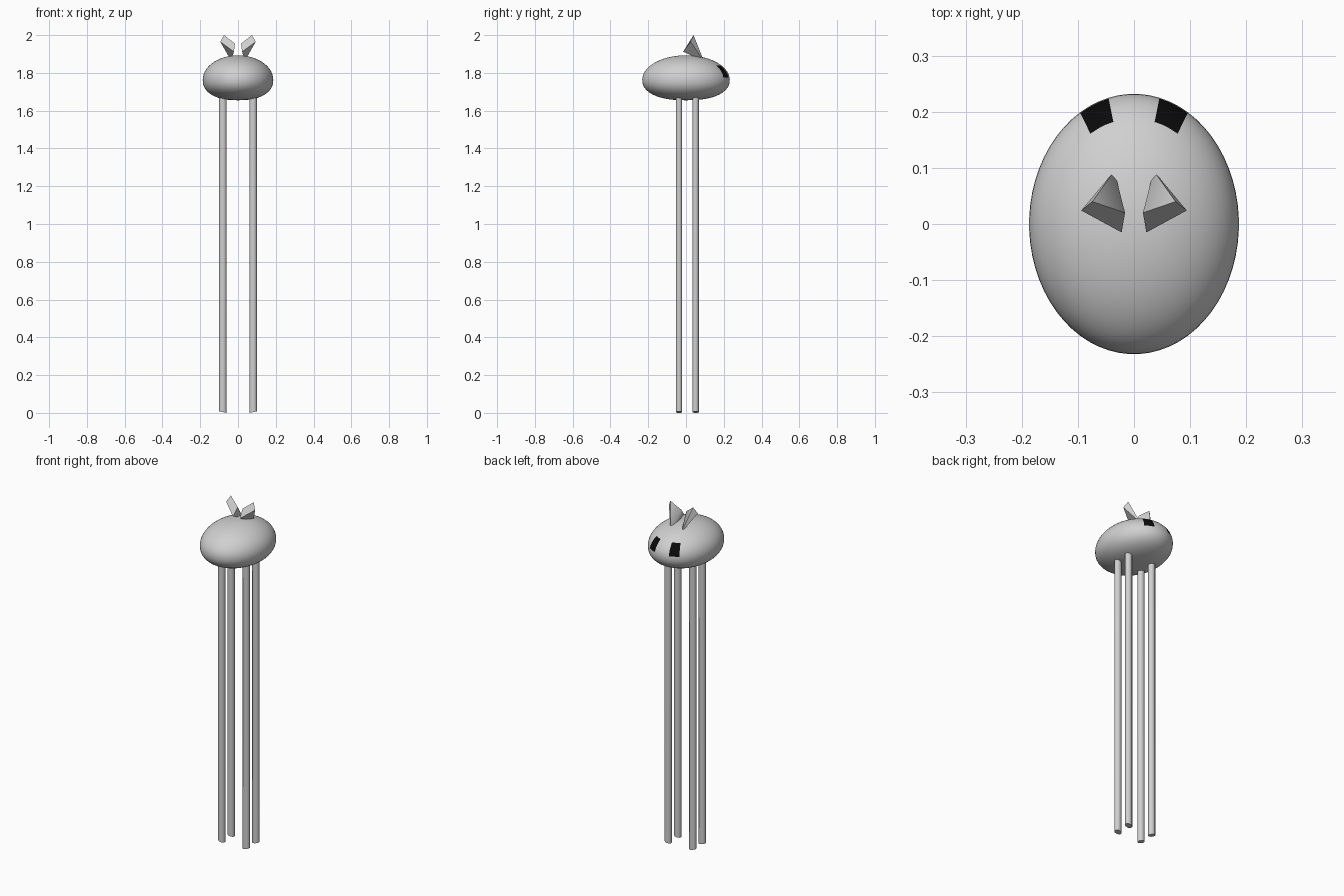
import bpy, math

if "Cube" in bpy.data.objects:
    bpy.data.objects.remove(bpy.data.objects["Cube"])


def material(name, rgb):
    m = bpy.data.materials.new(name)
    m.diffuse_color = (*rgb, 1)
    m.use_nodes = True
    m.node_tree.nodes["Principled BSDF"].inputs["Base Color"].default_value = m.diffuse_color
    return m


grey = material("pale grey", (0.63, 0.63, 0.63))
black = material("black", (0.003, 0.003, 0.003))


def build(name, verts, faces, mats, smooth_angle):
    me = bpy.data.meshes.new(name)
    me.from_pydata(verts, [], faces)
    for m in mats:
        me.materials.append(m)
    ob = bpy.data.objects.new(name, me)
    bpy.context.collection.objects.link(ob)
    bpy.ops.object.select_all(action='DESELECT')
    ob.select_set(True)
    bpy.context.view_layer.objects.active = ob
    bpy.ops.object.mode_set(mode='EDIT')
    bpy.ops.mesh.select_all(action='SELECT')
    bpy.ops.mesh.normals_make_consistent(inside=False)
    bpy.ops.object.mode_set(mode='OBJECT')
    bpy.ops.object.shade_smooth_by_angle(angle=math.radians(smooth_angle))
    return ob


# Body: egg-shaped rings, domed above and flatter underneath
SEG, RX, RY, MID, UP, DOWN = 64, 0.187, 0.232, 1.763, 0.13, 0.108
lats = [-84 + 6 * i for i in range(29)]
verts, faces = [], []
for lat in lats:
    a = math.radians(lat)
    r, h = math.cos(a), math.sin(a)
    if lat < 0:
        r, h = r ** 0.84, -abs(h) ** 0.9
    z = MID + h * (UP if h > 0 else DOWN)
    for s in range(SEG):
        t = 2 * math.pi * (s + 0.5) / SEG
        verts.append((RX * r * math.sin(t), RY * r * math.cos(t), z))
for i in range(len(lats) - 1):
    for s in range(SEG):
        n = (s + 1) % SEG
        faces.append((i * SEG + s, i * SEG + n, (i + 1) * SEG + n, (i + 1) * SEG + s))
bottom, top = len(verts), len(verts) + 1
verts += [(0, 0, MID - DOWN), (0, 0, MID + UP)]
last = (len(lats) - 1) * SEG
for s in range(SEG):
    n = (s + 1) % SEG
    faces += [(bottom, n, s), (top, last + s, last + n)]
body = build("body", verts, faces, [grey, black], 40)

# Eyes: two dark patches on the upper rear of the body
for p in body.data.polygons:
    c = p.center
    azimuth = math.degrees(math.atan2(abs(c.x) / RX, c.y / RY))
    height = (c.z - MID) / UP
    if 14 < azimuth < 31 and math.sin(math.radians(6)) < height < math.sin(math.radians(36)):
        p.material_index = 1

# Ears: four-sided cones whose points sink into the head
ear = [(0.022, -0.015, 1.912), (0.094, 0.024, 1.965), (0.074, 0.04, 2.0),
       (0.016, 0.02, 1.955), (0.035, 0.095, 1.862)]
ear_faces = [(0, 1, 2, 3), (0, 1, 4), (1, 2, 4), (2, 3, 4), (3, 0, 4)]
for side, label in ((-1, "left"), (1, "right")):
    build(label + "_ear", [(side * x, y, z) for x, y, z in ear], ear_faces, [grey], 60)

# Legs: long thin rods with feet cut slightly higher on the outside
N = 8
for side, label in ((-1, "left"), (1, "right")):
    for y0, place in ((-0.037, "front"), (0.051, "rear")):
        ring = [(math.cos(2 * math.pi * (k + 0.5) / N), math.sin(2 * math.pi * (k + 0.5) / N))
                for k in range(N)]
        v = [(side * (0.08 + 0.021 * c), y0 + 0.018 * s, 0.004 + 0.0043 * c) for c, s in ring]
        v += [(side * (0.08 + 0.021 * c), y0 + 0.018 * s, 1.72) for c, s in ring]
        f = [(k, (k + 1) % N, N + (k + 1) % N, N + k) for k in range(N)]
        f += [tuple(range(N)), tuple(range(N, 2 * N))]
        build(f"{place}_{label}_leg", v, f, [grey], 50)
